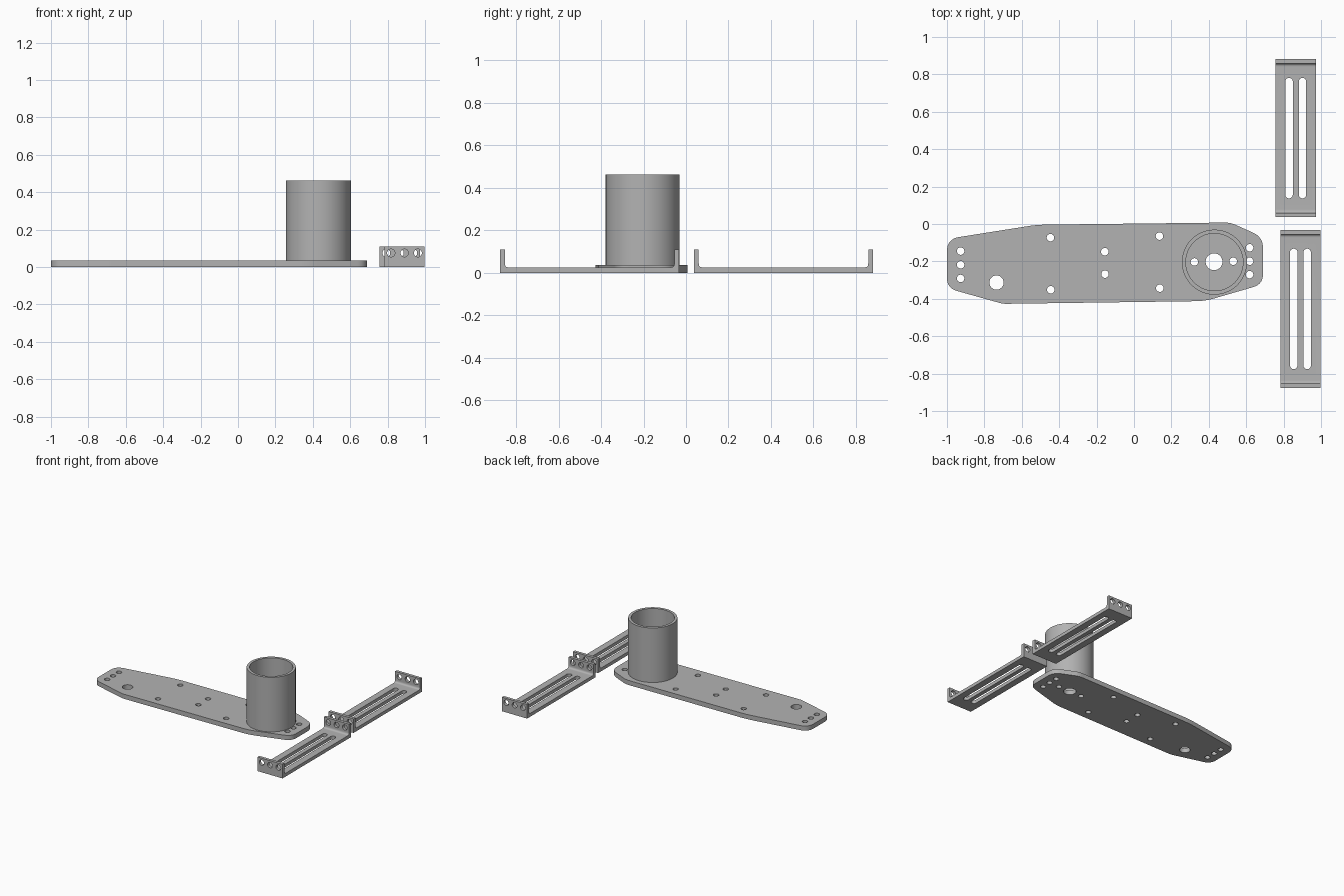
import bpy, bmesh, math
from mathutils import Vector, Matrix

if "Cube" in bpy.data.objects:
    bpy.data.objects.remove(bpy.data.objects["Cube"])

grey = bpy.data.materials.new("plain grey")
grey.diffuse_color = (0.45, 0.45, 0.45, 1)
grey.use_nodes = True
grey.node_tree.nodes["Principled BSDF"].inputs["Base Color"].default_value = grey.diffuse_color


def prism(bm, pts, axis):
    """Extrude a closed loop of 3D points along a vector."""
    face = bm.faces.new([bm.verts.new(p) for p in pts])
    new = bmesh.ops.extrude_face_region(bm, geom=[face])["geom"]
    bmesh.ops.translate(bm, vec=axis, verts=[g for g in new if isinstance(g, bmesh.types.BMVert)])


def make(name, prisms):
    """One object out of several separate prisms."""
    bm = bmesh.new()
    for pts, axis in prisms:
        prism(bm, pts, axis)
    bmesh.ops.recalc_face_normals(bm, faces=bm.faces)
    me = bpy.data.meshes.new(name)
    bm.to_mesh(me)
    bm.free()
    me.materials.append(grey)
    ob = bpy.data.objects.new(name, me)
    bpy.context.collection.objects.link(ob)
    return ob


def cut(ob, prisms):
    """Cut prisms out of an object, then smooth its round walls."""
    cutter = make("cutter", prisms)
    mod = ob.modifiers.new("holes", "BOOLEAN")
    mod.object, mod.solver = cutter, "EXACT"
    bpy.ops.object.select_all(action="DESELECT")
    bpy.context.view_layer.objects.active = ob
    ob.select_set(True)
    bpy.ops.object.modifier_apply(modifier=mod.name)
    bpy.data.objects.remove(cutter)
    bpy.ops.object.shade_smooth_by_angle(angle=math.radians(30))


def slot(x, y, r, half=0.0, n=32):
    """Round hole, or a slot stretched along y by half on each side."""
    pts = []
    for i in range(n):
        a = 2 * math.pi * (i + 0.5) / n
        pts.append((x + r * math.cos(a), y + r * math.sin(a) + math.copysign(half, math.sin(a))))
    return pts


def upright(pts, z=-0.1, h=0.3):
    return [(x, y, z) for x, y in pts], (0, 0, h)


def rounded(corners, n=8):
    """Outline whose corners (x, y, d) are rounded from distance d."""
    out = []
    for i, (x, y, d) in enumerate(corners):
        p = Vector((x, y))
        if not d:
            out.append((x, y))
            continue
        a = p + (Vector(corners[i - 1][:2]) - p).normalized() * d
        b = p + (Vector(corners[(i + 1) % len(corners)][:2]) - p).normalized() * d
        for k in range(n + 1):
            t = k / n
            out.append(tuple(a * (1 - t) ** 2 + p * 2 * t * (1 - t) + b * t * t))
    return out


# Base plate with tapered, rounded ends
outline = rounded([(-1, -0.08, 0.065), (-1, -0.343, 0.055), (-0.70, -0.427, 0.02),
                   (0.38, -0.412, 0.05), (0.69, -0.322, 0.055), (0.69, -0.07, 0.06),
                   (0.515, 0.008, 0.03), (-0.52, -0.004, 0.05)])
plate = make("base_plate", [upright(outline, 0, 0.036)])
small = [(-0.927, -0.145), (-0.927, -0.218), (-0.927, -0.291),
         (-0.447, -0.073), (-0.445, -0.352), (-0.156, -0.148), (-0.155, -0.268),
         (0.136, -0.065), (0.138, -0.343), (0.323, -0.203), (0.531, -0.199),
         (0.618, -0.127), (0.618, -0.199), (0.618, -0.271)]
cut(plate, [upright(slot(x, y, 0.02)) for x, y in small]
    + [upright(slot(-0.735, -0.313, 0.038)), upright(slot(0.428, -0.202, 0.045))])

# Open tube standing on the plate
tube = make("tube", [upright(slot(0.43, -0.204, 0.174, n=64), 0.036, 0.426)])
cut(tube, [upright(slot(0.43, -0.204, 0.153, n=64), 0, 0.6)])


# Slotted U-shaped brackets with drilled end flanges
def bracket(name, cx, cy):
    half, w, t, leg, h = 0.422, 0.216, 0.026, 0.023, 0.11
    inner = half - leg
    profile = rounded([(-half, 0, 0), (half, 0, 0), (half, h, 0), (inner, h, 0),
                       (inner, t, 0.018), (-inner, t, 0.018), (-inner, h, 0), (-half, h, 0)])
    ob = make(name, [([(cx - w / 2, cy + y, z) for y, z in profile], (w, 0, 0))])
    cuts = [upright(slot(cx + s * 0.036, cy, 0.02, 0.302)) for s in (-1, 1)]
    for k in (-1, 0, 1):
        ring = [(x, cy - 0.6, z) for x, z in slot(cx + k * 0.072, 0.075, 0.021)]
        cuts.append((ring, (0, 1.2, 0)))
    cut(ob, cuts)


bracket("rear_bracket", 0.865, 0.459)
bracket("front_bracket", 0.89, -0.454)
